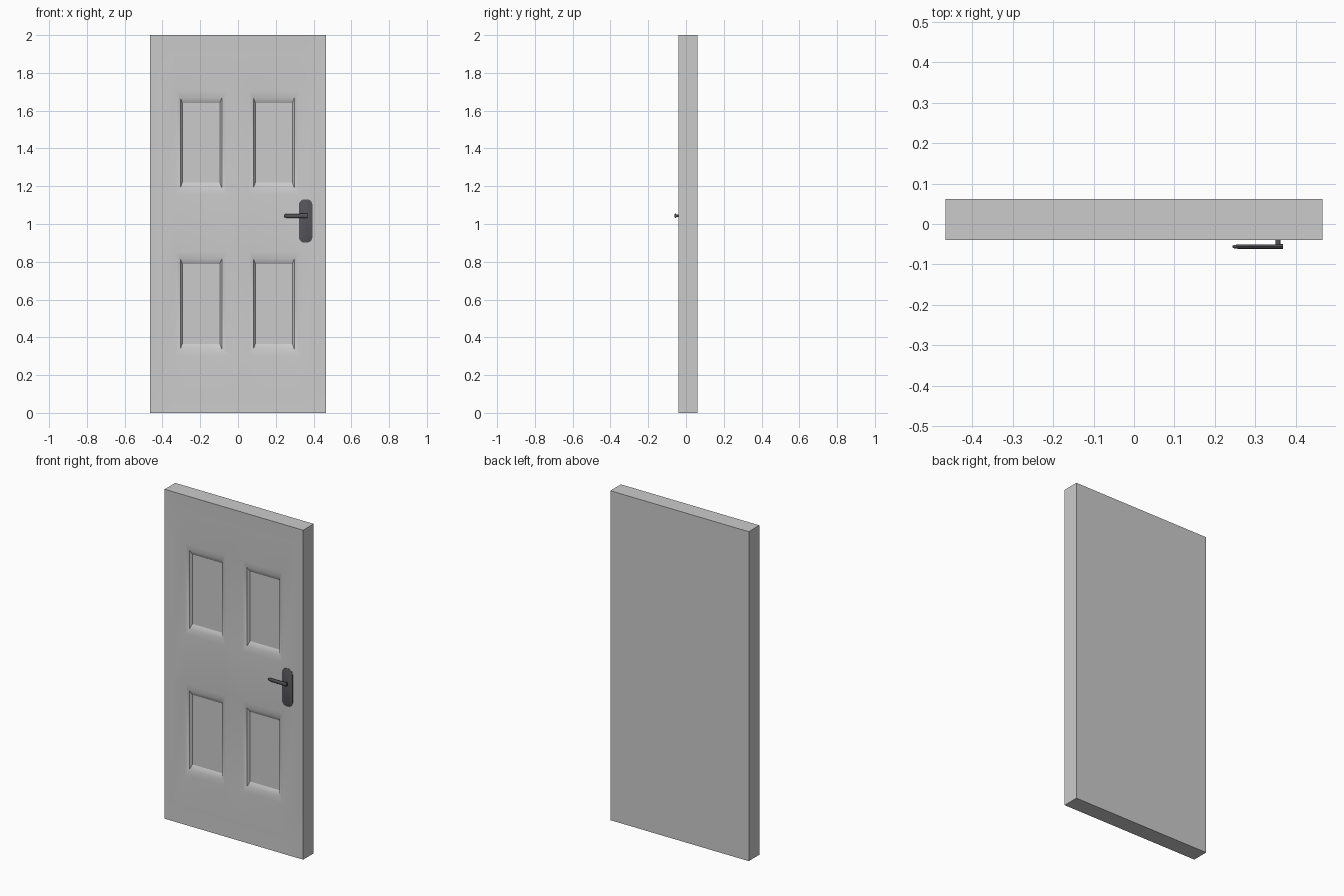
import bpy, bmesh, math

if "Cube" in bpy.data.objects:
    bpy.data.objects.remove(bpy.data.objects["Cube"])

Y_RIM, Y_FIELD, Y_BACK = -0.039, -0.0365, 0.062


def finish(bm, name, mat=None, angle=25):
    bmesh.ops.remove_doubles(bm, verts=bm.verts, dist=1e-5)
    bmesh.ops.recalc_face_normals(bm, faces=bm.faces)
    me = bpy.data.meshes.new(name)
    bm.to_mesh(me)
    bm.free()
    ob = bpy.data.objects.new(name, me)
    bpy.context.collection.objects.link(ob)
    if mat:
        me.materials.append(mat)
    bpy.ops.object.select_all(action='DESELECT')
    ob.select_set(True)
    bpy.context.view_layer.objects.active = ob
    bpy.ops.object.shade_smooth_by_angle(angle=math.radians(angle))
    return ob


def bridge(bm, rings, cap_start=False, cap_end=True):
    rings = [[bm.verts.new(p) for p in r] for r in rings]
    n = len(rings[0])
    for a, b in zip(rings, rings[1:]):
        for i in range(n):
            j = (i + 1) % n
            bm.faces.new((a[i], a[j], b[j], b[i]))
    if cap_start:
        bm.faces.new(rings[0])
    if cap_end:
        bm.faces.new(rings[-1])


def rect(x0, x1, z0, z1, y, dx=0, dz=0):
    return [(x0 + dx, y, z0 + dz), (x1 - dx, y, z0 + dz),
            (x1 - dx, y, z1 - dz), (x0 + dx, y, z1 - dz)]


# Door leaf: gridded front with a slightly raised rim and four sunk panels
xs = [-0.465, -0.41, -0.33, -0.061, 0.057, 0.323, 0.41, 0.465]
zs = [0, 0.1, 0.302, 0.853, 1.155, 1.705, 1.9, 2]
bm = bmesh.new()
grid = [[bm.verts.new((x, Y_RIM if i in (0, 7) or k in (0, 7) else Y_FIELD, z))
         for k, z in enumerate(zs)] for i, x in enumerate(xs)]
for i in range(7):
    for k in range(7):
        if i in (2, 4) and k in (2, 4):
            box = (xs[i], xs[i + 1], zs[k], zs[k + 1])
            bridge(bm, [rect(*box, Y_FIELD),
                        rect(*box, Y_FIELD + 0.007, 0.025, 0.037),
                        rect(*box, Y_FIELD + 0.021, 0.035, 0.064)])
        else:
            bm.faces.new((grid[i][k], grid[i + 1][k],
                          grid[i + 1][k + 1], grid[i][k + 1]))
bmesh.ops.remove_doubles(bm, verts=bm.verts, dist=1e-5)

# Door edges and back
border = [e for e in bm.edges if e.is_boundary]
ext = bmesh.ops.extrude_edge_only(bm, edges=border)["geom"]
for v in (g for g in ext if isinstance(g, bmesh.types.BMVert)):
    v.co.y = Y_BACK
bmesh.ops.holes_fill(bm, edges=[e for e in bm.edges if e.is_boundary], sides=0)
finish(bm, "door_leaf")

metal = bpy.data.materials.new("dark_metal")
metal.diffuse_color = (0.09, 0.09, 0.1, 1)
metal.use_nodes = True
metal.node_tree.nodes["Principled BSDF"].inputs["Base Color"].default_value = metal.diffuse_color

# Handle plate: tall rounded outline with a softened front edge
def plate_ring(y, inset):
    pts = []
    for cx, cz, a0 in ((1, 1, 0), (-1, 1, 90), (-1, -1, 180), (1, -1, 270)):
        for s in range(7):
            a = math.radians(a0 + s * 15)
            r = 0.031 - inset
            pts.append((0.358 + cx * 0.005 + r * math.cos(a), y,
                        1.016 + cz * 0.084 + r * math.sin(a)))
    return pts

bm = bmesh.new()
bridge(bm, [plate_ring(-0.030, 0), plate_ring(-0.0382, 0), plate_ring(-0.0395, 0.003)], True)
finish(bm, "handle_plate", metal)


def circle(centre, r, axis, n=16):
    x, y, z = centre
    out = []
    for s in range(n):
        c, d = r * math.cos(math.tau * s / n), r * math.sin(math.tau * s / n)
        out.append((x + c, y, z + d) if axis == 'Y' else (x, y + c * 0.5, z + d))
    return out

# Handle stem
bm = bmesh.new()
bridge(bm, [circle((0.356, -0.035, 1.043), 0.006, 'Y'),
            circle((0.356, -0.055, 1.043), 0.006, 'Y')], True)
finish(bm, "handle_stem", metal)

# Lever: flattened bar tapering to a blunt tip
bm = bmesh.new()
stations = [(0.368, 0.012), (0.355, 0.012), (0.32, 0.011), (0.256, 0.0105),
            (0.247, 0.008), (0.243, 0.004)]
bridge(bm, [circle((x, -0.056, 1.043), r, 'X') for x, r in stations], True)
finish(bm, "handle_lever", metal, 40)
